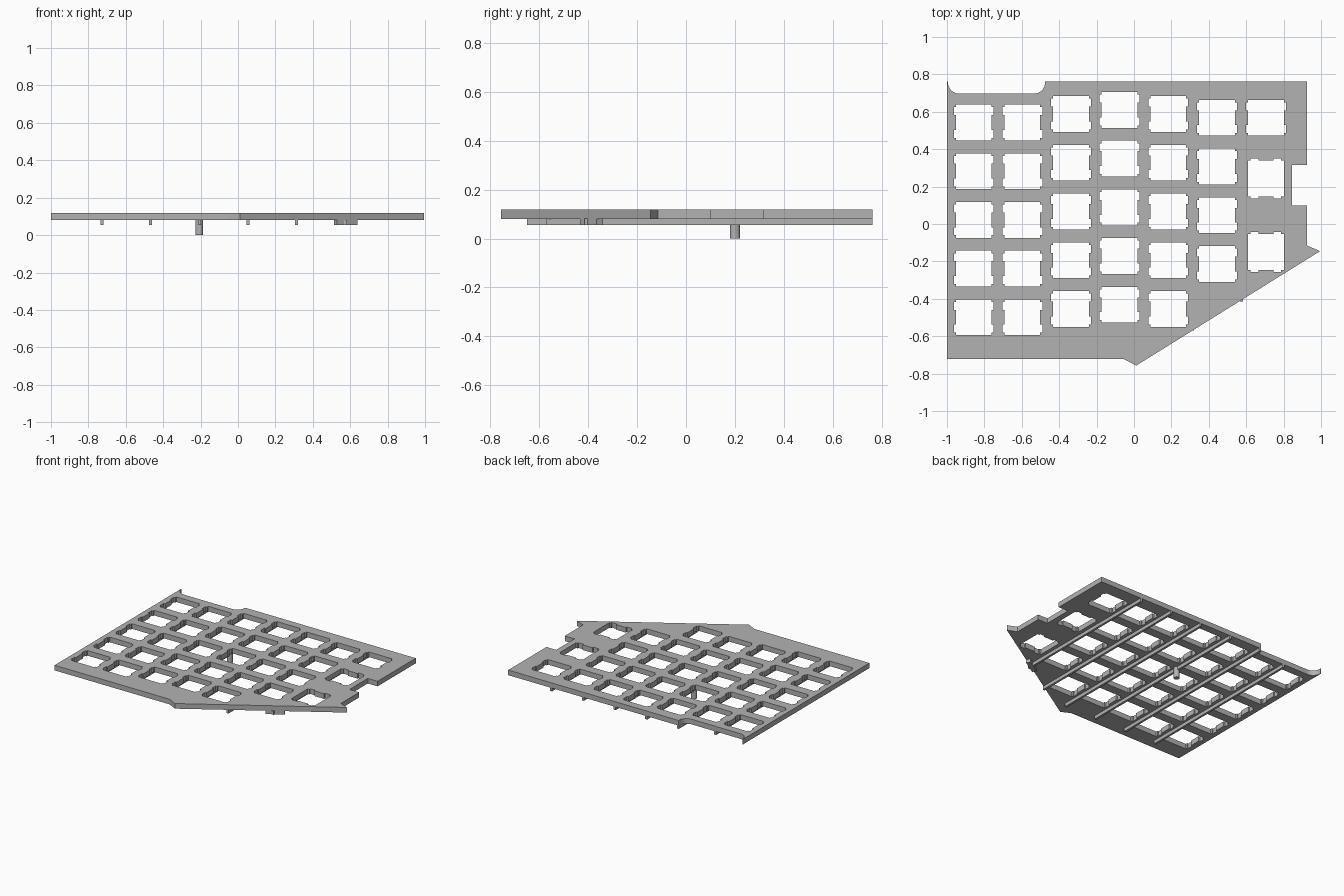
import bpy, bmesh, math

if "Cube" in bpy.data.objects:
    bpy.data.objects.remove(bpy.data.objects["Cube"])

grey = bpy.data.materials.new("plain grey")
grey.diffuse_color = (0.45, 0.45, 0.45, 1)
grey.use_nodes = True
grey.node_tree.nodes["Principled BSDF"].inputs["Base Color"].default_value = grey.diffuse_color

U = 0.2605            # key pitch
MM = U / 19.05
Z0, Z1 = 0.08, 0.118  # plate underside and top


def arc(cx, cy, r, a0, a1, n=8):
    return [(cx + r * math.cos(math.radians(a0 + (a1 - a0) * i / n)),
             cy + r * math.sin(math.radians(a0 + (a1 - a0) * i / n))) for i in range(n + 1)]


def prism(name, loops, z0, z1):
    """Extrude a filled flat outline (first loop) with holes (other loops)."""
    cu = bpy.data.curves.new(name, 'CURVE')
    cu.dimensions = '2D'
    cu.fill_mode = 'BOTH'
    cu.extrude = (z1 - z0) / 2
    for loop in loops:
        sp = cu.splines.new('POLY')
        sp.points.add(len(loop) - 1)
        for p, (x, y) in zip(sp.points, loop):
            p.co = (x, y, 0, 1)
        sp.use_cyclic_u = True
    ob = bpy.data.objects.new(name, cu)
    bpy.context.collection.objects.link(ob)
    ob.location.z = (z0 + z1) / 2
    cu.materials.append(grey)
    bpy.ops.object.select_all(action='DESELECT')
    ob.select_set(True)
    bpy.context.view_layer.objects.active = ob
    bpy.ops.object.convert(target='MESH')
    # weld caps to walls and make normals consistent
    ob = bpy.context.object
    bm = bmesh.new()
    bm.from_mesh(ob.data)
    bmesh.ops.remove_doubles(bm, verts=bm.verts, dist=1e-5)
    bmesh.ops.recalc_face_normals(bm, faces=bm.faces)
    bm.to_mesh(ob.data)
    bm.free()
    for f in ob.data.polygons:
        f.use_smooth = False
    return ob


def switch_hole(cx, cy, turned=False):
    """Square key cutout with two clip notches on each side."""
    q = [(7, 2.9), (7.8, 2.9), (7.8, 6), (7, 6), (7, 7)]
    right = [(x, -y) for x, y in reversed(q)] + q
    pts = right + [(-x, -y) for x, y in right]
    if turned:
        pts = [(-y, x) for x, y in pts]
    return [(cx + x * MM, cy + y * MM) for x, y in pts]


# plate outline, with the scooped back left corner
outline = [(-1, -0.722), (-0.055, -0.722), (0.012, -0.757), (0.995, -0.145),
           (0.925, -0.115), (0.925, 0.10), (0.845, 0.10), (0.845, 0.315),
           (0.925, 0.315), (0.925, 0.763), (-0.473, 0.763)]
outline += arc(-0.535, 0.757, 0.06, 0, -90) + arc(-0.935, 0.757, 0.06, -90, -180)
outline += [(-0.996, 0.763), (-1, 0.763)]

# staggered columns: x, back row y, row count
columns = [(-0.857, 0.543, 5), (-0.597, 0.543, 5), (-0.337, 0.588, 5), (-0.077, 0.61, 5),
           (0.183, 0.588, 5), (0.443, 0.568, 4), (0.705, 0.568, 1)]
holes = [switch_hole(x, y - U * i) for x, y, n in columns for i in range(n)]
holes += [switch_hole(0.705, y, True) for y in (0.243, -0.15)]
prism("key_plate", [outline] + holes, Z0, Z1)

# stiffening ribs between the columns
ribs = [(-0.727, -0.65, 0.697), (-0.467, -0.65, 0.762), (-0.207, -0.65, 0.762),
        (0.053, -0.65, 0.762), (0.313, -0.57, 0.762), (0.574, -0.415, 0.762)]
for x, y0, y1 in ribs:
    w = 0.008
    prism("rib", [[(x - w, y0), (x + w, y0), (x + w, y1), (x - w, y1)]], 0.055, Z0 + 0.002)

# short diagonal block under the slanted edge
prism("edge_block", [[(0.53, -0.434), (0.64, -0.366), (0.624, -0.340), (0.514, -0.408)]],
      0.055, Z0 + 0.002)

# support post
prism("support_post", [arc(-0.207, 0.2, 0.02, 0, 345, 23)], 0, Z0 + 0.002)
